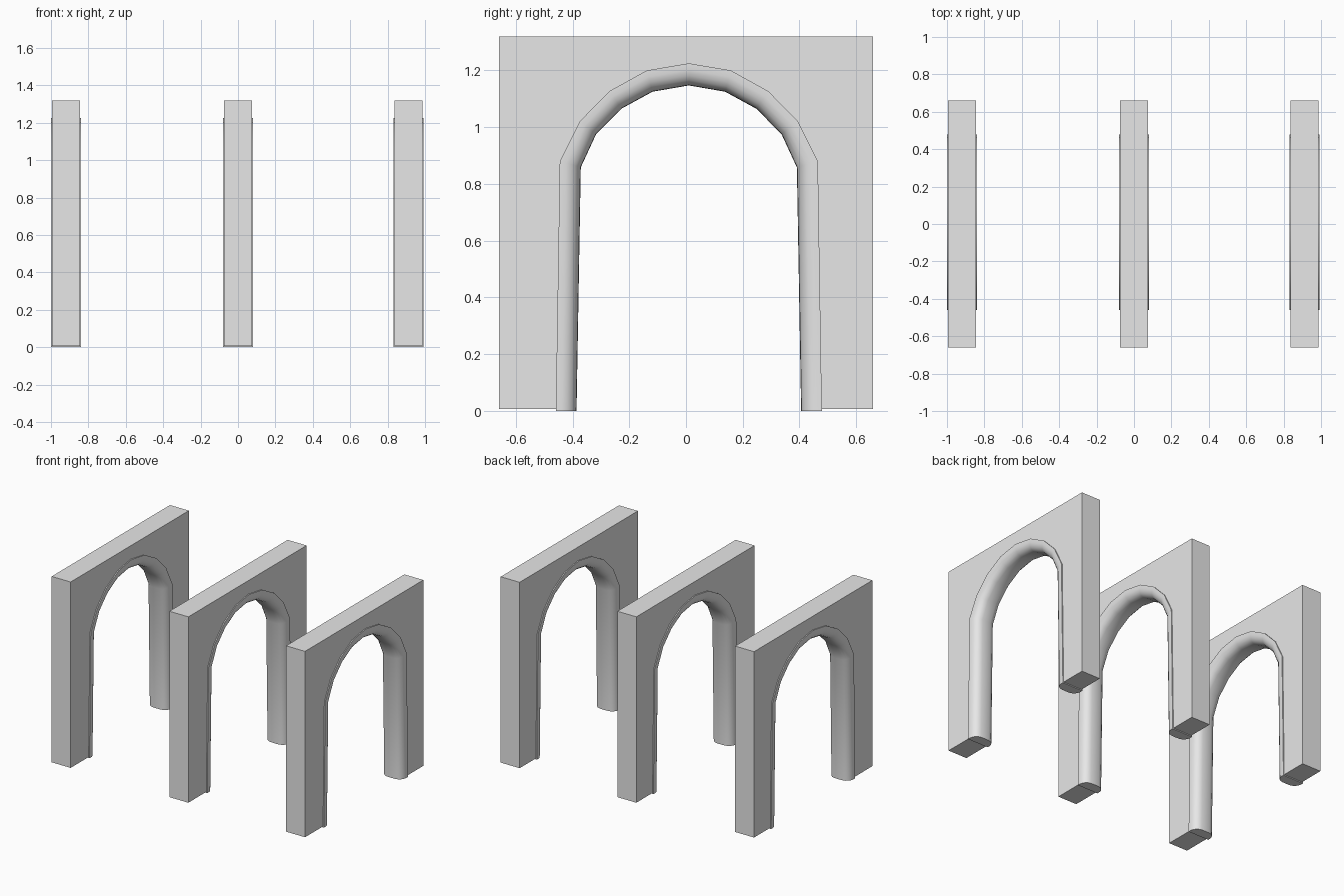
import bpy, bmesh
from mathutils import Vector

cube = bpy.data.objects.get("Cube")
if cube:
    bpy.data.objects.remove(cube, do_unlink=True)

stone = bpy.data.materials.new("grey stone")
stone.use_nodes = True
GREY = (0.8, 0.8, 0.8, 1)
stone.diffuse_color = GREY
stone.node_tree.nodes["Principled BSDF"].inputs["Base Color"].default_value = GREY

SHIFT = 0.01          # the opening sits slightly off centre
WALL_CENTRES = {"left": 0.912, "middle": 0.0, "right": -0.92}
# half outlines (y, z) of the moulding, from floor to crown
OUTER = [(.469, 0), (.455, .88), (.385, 1.02), (.28, 1.127), (.148, 1.2), (0, 1.225)]
INNER = [(.396, 0), (.381, .858), (.327, .975), (.238, 1.065), (.128, 1.125), (0, 1.147)]


def full_arch(half):
    """Mirror a half outline into a whole arch."""
    pts = half + [(-y, z) for y, z in reversed(half[:-1])]
    return [Vector((0, y + SHIFT, z)) for y, z in pts]


def finish(bm, name, smooth):
    bmesh.ops.recalc_face_normals(bm, faces=bm.faces)
    mesh = bpy.data.meshes.new(name)
    bm.to_mesh(mesh)
    bm.free()
    mesh.materials.append(stone)
    obj = bpy.data.objects.new(name, mesh)
    bpy.context.collection.objects.link(obj)
    if smooth:
        bpy.ops.object.select_all(action='DESELECT')
        obj.select_set(True)
        bpy.context.view_layer.objects.active = obj
        bpy.ops.object.shade_smooth_by_angle(angle=0.7)
    return obj


outer, inner = full_arch(OUTER), full_arch(INNER)


def wall(name, cx):
    """Slab with an arched opening, extruded along x."""
    half, floor, top, side = 0.074, 0.007, 1.32, 0.66
    edge = [a.lerp(b, 0.5) for a, b in zip(outer, inner)]
    edge[0].z = edge[-1].z = floor
    outline = edge + [Vector((0, y, z)) for y, z in
                      ((-side, floor), (-side, top), (side, top), (side, floor))]
    bm = bmesh.new()
    face = bm.faces.new([bm.verts.new(p + Vector((cx - half, 0, 0))) for p in outline])
    geom = bmesh.ops.extrude_face_region(bm, geom=[face])["geom"]
    verts = [g for g in geom if isinstance(g, bmesh.types.BMVert)]
    bmesh.ops.translate(bm, vec=(2 * half, 0, 0), verts=verts)
    finish(bm, name, False)


def moulding(name, cx):
    """Rounded band lining the opening: section is (x, outer-to-inner blend)."""
    half = [(.081, 0), (.081, .3), (.076, .55), (.066, .75), (.052, .9), (.032, .98)]
    section = half + [(0, 1)] + [(-x, t) for x, t in reversed(half)]
    bm = bmesh.new()
    rings = [[bm.verts.new(a.lerp(b, t) + Vector((cx + x, 0, 0))) for x, t in section]
             for a, b in zip(outer, inner)]
    n = len(section)
    for r, s in zip(rings, rings[1:]):
        for i in range(n):
            j = (i + 1) % n
            bm.faces.new((r[i], r[j], s[j], s[i]))
    bm.faces.new(rings[0])
    bm.faces.new(rings[-1])
    finish(bm, name, True)


for label, cx in WALL_CENTRES.items():
    wall(label + "_wall", cx)
    moulding(label + "_arch_moulding", cx)
